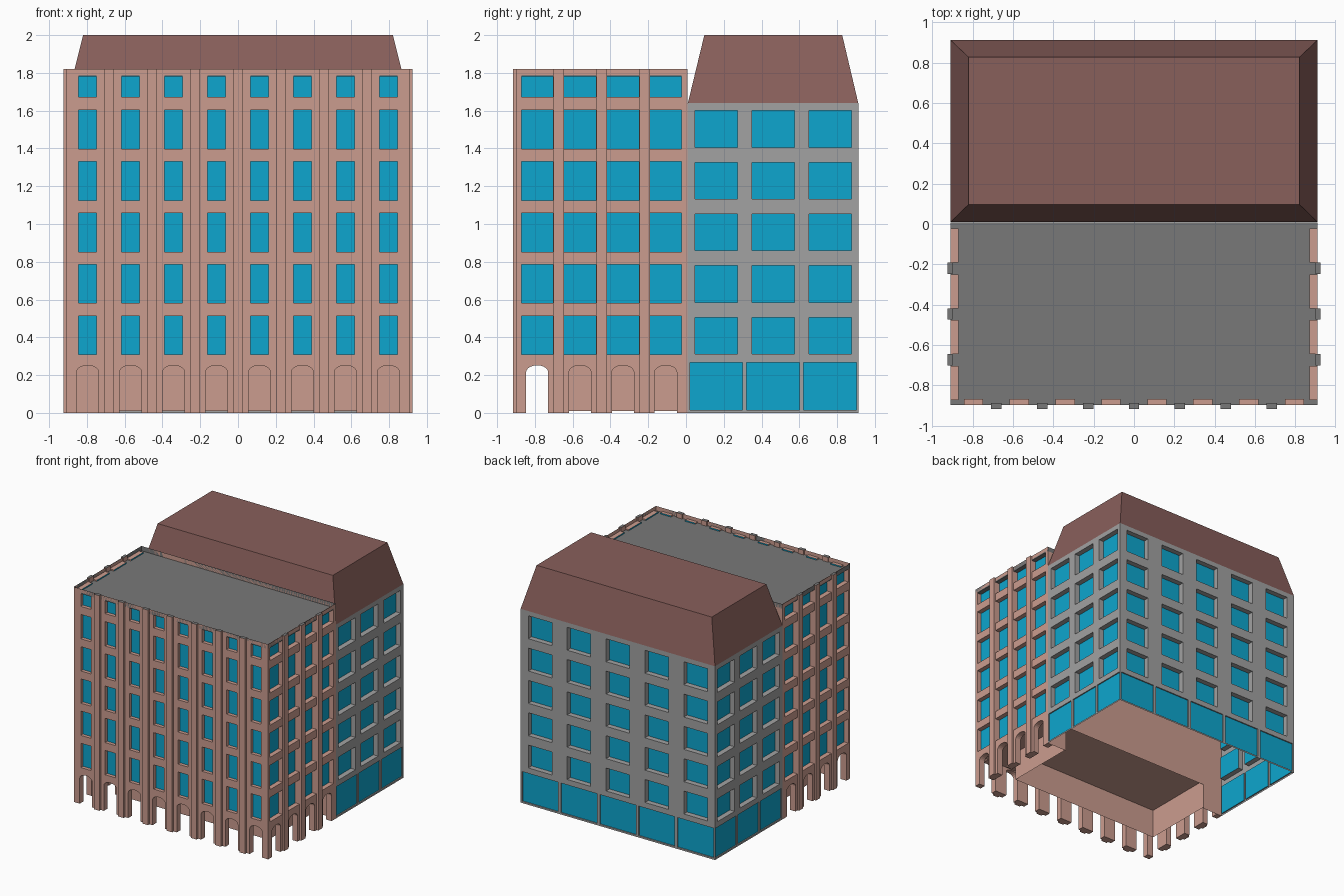
import bpy, bmesh, math
from mathutils import Vector

if "Cube" in bpy.data.objects:
    bpy.data.objects.remove(bpy.data.objects["Cube"])


def material(name, rgb):
    m = bpy.data.materials.new(name)
    m.diffuse_color = (*rgb, 1)
    m.use_nodes = True
    m.node_tree.nodes["Principled BSDF"].inputs["Base Color"].default_value = m.diffuse_color
    return m


PINK = material("pink stone", (0.60, 0.335, 0.275))
GLASS = material("blue glass", (0.004, 0.38, 0.62))
GREY = material("grey wall", (0.36, 0.36, 0.36))
DECK = material("dark grey roof", (0.19, 0.19, 0.19))
BROWN = material("brown roof", (0.25, 0.115, 0.105))
Z = Vector((0, 0, 1))


def finish(name, bm, mats, mirror=False):
    me = bpy.data.meshes.new(name)
    bm.to_mesh(me)
    bm.free()
    ob = bpy.data.objects.new(name, me)
    bpy.context.collection.objects.link(ob)
    for m in mats:
        me.materials.append(m)
    if mirror:
        ob.modifiers.new("mirror", 'MIRROR').use_mirror_merge = False
    return ob


def frame(right, dist):
    """Maps (along wall, height, depth) to space; outside is right x up."""
    r = Vector(right)
    n = r.cross(Z)
    return lambda u, z, d=0: r * u + Z * z + n * (dist - d)


def spans(centres, width):
    return [(c - width / 2, c + width / 2) for c in centres]


def quad(bm, pts, mat=0):
    f = bm.faces.new([bm.verts.new(p) for p in pts])
    f.material_index = mat
    return f


def facade(bm, P, us, zs, cols, rows, depth):
    """Flat wall with a grid of recessed windows."""
    ue = sorted({*us, *[v for c in cols for v in c]})
    ze = sorted({*zs, *[v for r in rows for v in r]})
    for a, b in zip(ue, ue[1:]):
        for c, d in zip(ze, ze[1:]):
            ring = [(a, c), (b, c), (b, d), (a, d)]
            if (a, b) in cols and (c, d) in rows:
                quad(bm, [P(u, z, depth) for u, z in ring], 1)
                for p, q in zip(ring, ring[1:] + ring[:1]):
                    quad(bm, [P(*p), P(*q), P(*q, depth), P(*p, depth)])
            else:
                quad(bm, [P(u, z) for u, z in ring])


def arcade(bm, P, u0, u1, top, centres, width, thick):
    """Wall on piers with shallow arched openings, extruded inwards."""
    pts = [(u0, 0)]
    h, spring, rise = width / 2, 0.215, 0.037
    for c in centres:
        pts.append((c - h, 0))
        pts += [(c - h * math.cos(math.pi * i / 10),
                 spring + rise * math.sin(math.pi * i / 10)) for i in range(11)]
        pts.append((c + h, 0))
    pts += [(u1, 0), (u1, top), (u0, top)]
    f = quad(bm, [P(u, z) for u, z in pts])
    new = bmesh.ops.extrude_face_region(bm, geom=[f], use_keep_orig=True)["geom"]
    shift = P(0, 0, thick) - P(0, 0, 0)
    bmesh.ops.translate(bm, vec=shift, verts=[v for v in new if isinstance(v, bmesh.types.BMVert)])
    bmesh.ops.recalc_face_normals(bm, faces=bm.faces)


def box(bm, lo, hi):
    vs = bmesh.ops.create_cube(bm, size=1)["verts"]
    for v in vs:
        v.co = Vector([lo[i] if v.co[i] < 0 else hi[i] for i in range(3)])
    return vs


W, TOP, FLOOR, EAVE = 0.91, 1.82, 0.26, 1.64
FRONT, MID, BACK = -0.897, 0.008, 0.912
front, right, back = frame((1, 0, 0), -FRONT), frame((0, 1, 0), W), frame((-1, 0, 0), BACK)
bays = [0.2275 * (i - 3.5) for i in range(8)]
side_bays = [-0.788 + 0.227 * i for i in range(4)]
rows = [(0.308 + 0.2725 * i, 0.514 + 0.2725 * i) for i in range(5)] + [(1.672, 1.79)]

# front block: windowed walls
bm = bmesh.new()
facade(bm, front, (-W, W), (FLOOR, TOP), spans(bays, 0.096), rows, 0.03)
finish("front_wall", bm, [PINK, GLASS])
bm = bmesh.new()
facade(bm, right, (FRONT, MID), (FLOOR, TOP), spans(side_bays, 0.168), rows, 0.04)
finish("front_block_side_walls", bm, [PINK, GLASS], True)

# arcade on the ground floor
bm = bmesh.new()
arcade(bm, front, -W, W, FLOOR, bays, 0.117, 0.05)
finish("front_arcade", bm, [PINK])
bm = bmesh.new()
arcade(bm, right, FRONT + 0.045, MID, FLOOR, side_bays, 0.117, 0.05)
finish("side_arcades", bm, [PINK], True)

# pilasters, with roof coloured tops
for name, mirror in (("front_pilasters", False), ("side_pilasters", True)):
    bm = bmesh.new()
    if mirror:
        for i in range(3):
            y = -0.673 + 0.227 * i
            box(bm, (W - 0.01, y - 0.028, 0), (0.925, y + 0.028, TOP))
    else:
        for i in range(7):
            x = 0.2275 * (i - 3)
            box(bm, (x - 0.026, -0.917, 0), (x + 0.026, FRONT + 0.01, TOP))
    bm.normal_update()
    for f in bm.faces:
        f.material_index = int(f.normal.z > 0.9)
    finish(name, bm, [PINK, DECK], mirror)

# flat roof with sunken deck
bm = bmesh.new()
f = quad(bm, [(-W, FRONT, TOP), (W, FRONT, TOP), (W, MID, TOP), (-W, MID, TOP)])
bm.normal_update()
bmesh.ops.inset_region(bm, faces=[f], thickness=0.088)
new = bmesh.ops.extrude_discrete_faces(bm, faces=[f])["faces"]
lower = new[0]
rim = [v.co.copy() for v in lower.verts]
bmesh.ops.translate(bm, vec=(0, 0, -0.04), verts=lower.verts)
for i in range(4):
    a, b = rim[i], rim[(i + 1) % 4]
    if len([e for e in lower.edges if len(e.link_faces) > 1]) < 4:
        quad(bm, [a, b, b - Z * 0.04, a - Z * 0.04])
finish("flat_roof", bm, [DECK])

# party wall, arcade ceiling and recessed ground floor core
CX, CY = 0.72, -0.62
party = frame((-1, 0, 0), MID)
bm = bmesh.new()
quad(bm, [party(-W, 0.22), party(W, 0.22), party(W, TOP), party(-W, TOP)])
for s in (-1, 1):
    a, b = sorted((s * CX, s * W))
    quad(bm, [party(a, 0), party(b, 0), party(b, 0.22), party(a, 0.22)])
finish("party_wall", bm, [PINK])
bm = bmesh.new()
quad(bm, [(-W, MID, FLOOR - .002), (W, MID, FLOOR - .002), (W, FRONT, FLOOR - .002), (-W, FRONT, FLOOR - .002)])
finish("arcade_ceiling", bm, [PINK])
bm = bmesh.new()
box(bm, (-CX, CY, 0.01), (CX, MID, FLOOR))
bm.normal_update()
bmesh.ops.delete(bm, geom=[f for f in bm.faces if abs(f.normal.z) > 0.9 or f.normal.y > 0.9], context='FACES')
finish("ground_floor_core", bm, [PINK])

# rear block: windows above, shop glazing below
rear_rows = [(0.312 + 0.2735 * i, 0.506 + 0.2735 * i) for i in range(5)]
shop = [(0.014, 0.266)]
side = [0.16 + 0.3015 * i for i in range(3)]
rear = [0.364 * (i - 2) for i in range(5)]
for name, P, us, mids, w, ws, mirror in (
        ("rear_block_side_walls", right, (MID, BACK), side, 0.226, 0.28, True),
        ("back_wall", back, (-W, W), rear, 0.22, 0.338, False)):
    bm = bmesh.new()
    facade(bm, P, us, (0.28, EAVE), spans(mids, w), rear_rows, 0.045)
    facade(bm, P, us, (0, 0.28), spans(mids, ws), shop, 0.01)
    finish(name, bm, [GREY, GLASS], mirror)

# mansard roof: box tapered towards its top
bm = bmesh.new()
for v in box(bm, (-W, MID + 0.002, EAVE), (W, BACK, 2.0)):
    if v.co.z > 1.9:
        v.co.x *= 0.82 / W
        v.co.y += 0.087 if v.co.y < 0.4 else -0.085
finish("mansard_roof", bm, [BROWN])
